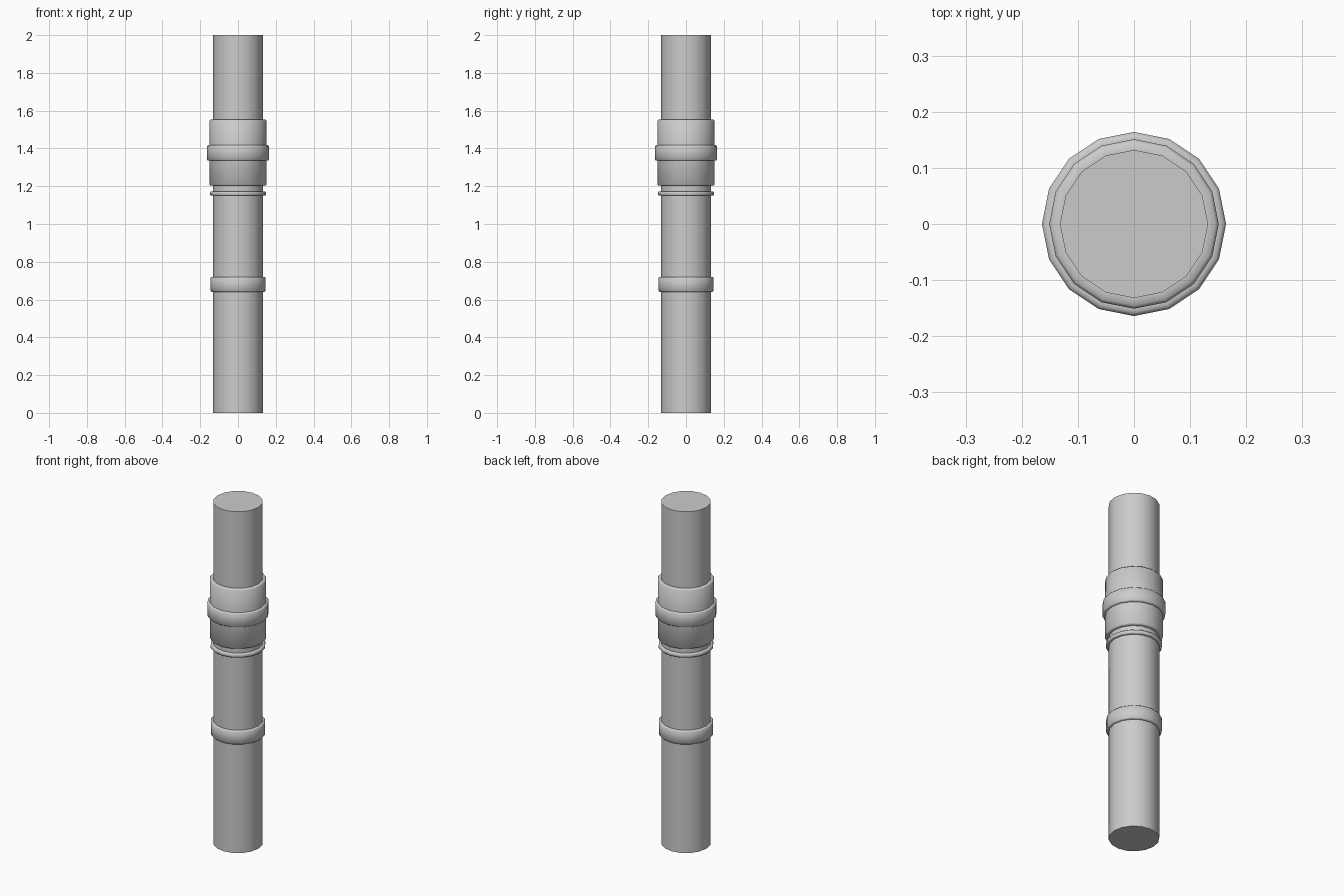
import bpy, bmesh
from math import cos, sin, pi, radians

if "Cube" in bpy.data.objects:
    bpy.data.objects.remove(bpy.data.objects["Cube"])

SIDES = 16
PIPE_R = 0.132


def lathe(name, profile, cap=False):
    """Spin (radius, z) points, listed bottom to top, around the z axis."""
    bm = bmesh.new()
    loops = [[bm.verts.new((r * cos(2 * pi * i / SIDES), r * sin(2 * pi * i / SIDES), z))
              for i in range(SIDES)] for r, z in profile]
    for low, high in zip(loops, loops[1:]):
        for i in range(SIDES):
            j = (i + 1) % SIDES
            bm.faces.new((low[i], low[j], high[j], high[i]))
    if cap:
        bm.faces.new(loops[0][::-1])
        bm.faces.new(loops[-1])
    mesh = bpy.data.meshes.new(name)
    bm.to_mesh(mesh)
    bm.free()
    ob = bpy.data.objects.new(name, mesh)
    bpy.context.collection.objects.link(ob)
    bpy.ops.object.select_all(action='DESELECT')
    ob.select_set(True)
    bpy.context.view_layer.objects.active = ob
    bpy.ops.object.shade_smooth_by_angle(angle=radians(50))
    return ob


def sleeve(name, inner, outer, z0, z1, chamfer=0.006):
    """Band around the pipe with small chamfered rims."""
    c = chamfer
    return lathe(name, [(inner, z0), (outer - c, z0), (outer, z0 + c),
                        (outer, z1 - c), (outer - c, z1), (inner, z1)])


# Straight main pipe with closed ends
lathe("pipe", [(PIPE_R, 0), (PIPE_R, 2)], cap=True)

# Lower collar and thin clamp ring
sleeve("lower_collar", PIPE_R, 0.146, 0.64, 0.72)
sleeve("thin_ring", PIPE_R, 0.147, 1.15, 1.172, 0.004)

# Coupling sleeve with a raised band around its middle
sleeve("coupling_sleeve", PIPE_R, 0.151, 1.203, 1.552)
sleeve("coupling_band", 0.151, 0.164, 1.335, 1.418)
